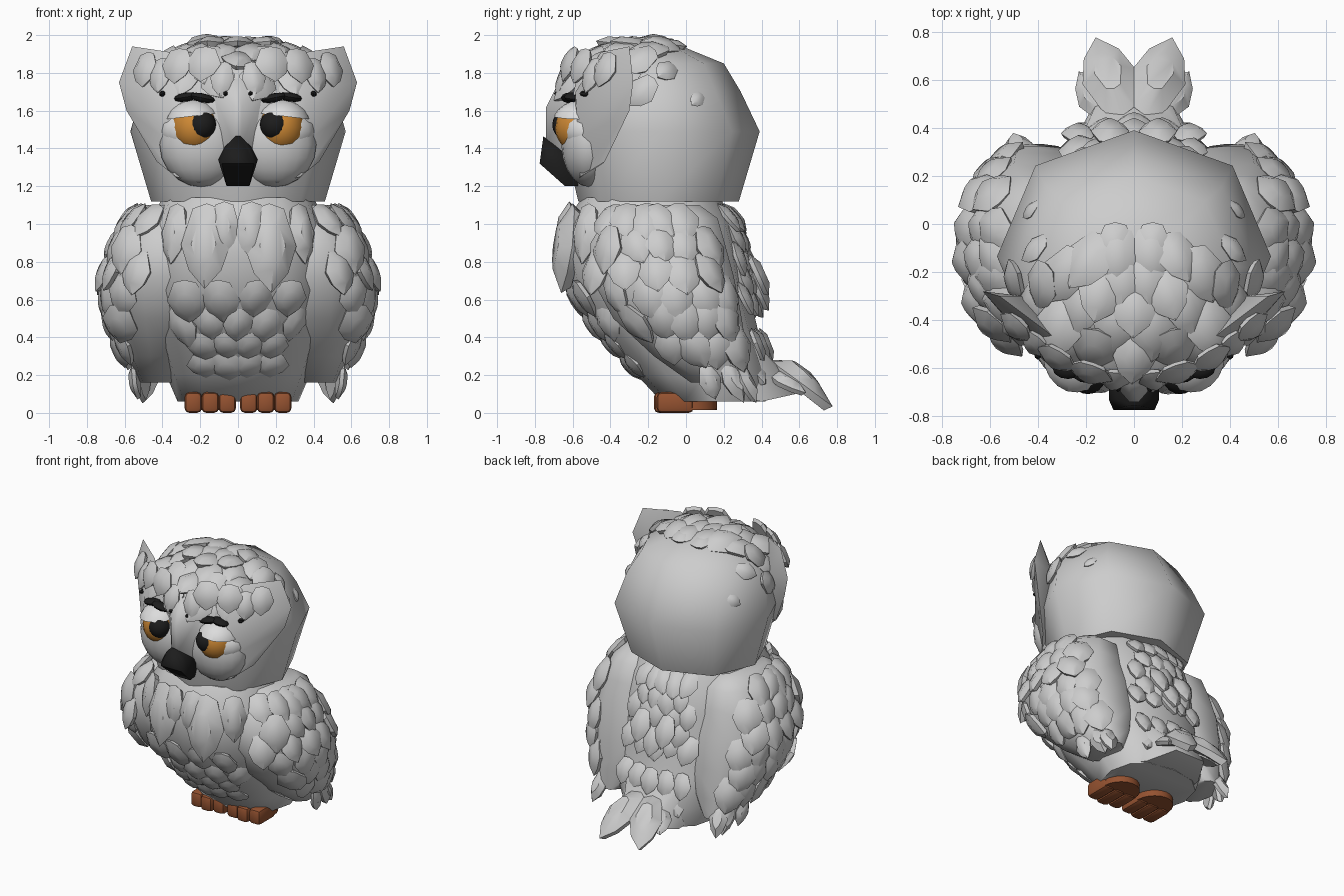
import bpy, bmesh, math, random
from math import sin, cos, radians, pi
from mathutils import Vector, Matrix
from mathutils.bvhtree import BVHTree

random.seed(4)
if "Cube" in bpy.data.objects:
    bpy.data.objects.remove(bpy.data.objects["Cube"])


def material(name, r, g, b):
    m = bpy.data.materials.new(name)
    m.use_nodes = True
    m.diffuse_color = (r, g, b, 1)
    m.node_tree.nodes["Principled BSDF"].inputs["Base Color"].default_value = (r, g, b, 1)
    return m


GREY = material("feather_grey", .61, .61, .61)
PALE = material("pale_lid", .72, .72, .72)
AMBER = material("amber_iris", .62, .25, .035)
BLACK = material("black", .012, .012, .012)
BROWN = material("foot_brown", .3, .085, .03)


def finish(name, bm, mat, mirror=False, angle=40):
    bmesh.ops.recalc_face_normals(bm, faces=bm.faces)
    me = bpy.data.meshes.new(name)
    bm.to_mesh(me)
    bm.free()
    me.materials.append(mat)
    me.shade_smooth()
    me.set_sharp_from_angle(angle=radians(angle))
    ob = bpy.data.objects.new(name, me)
    bpy.context.collection.objects.link(ob)
    if mirror:
        ob.modifiers.new("Mirror", "MIRROR").use_mirror_merge = False


def loft(name, rows, sides, mat, power=1.0, mirror=False, angle=55):
    """Rows: height, front y, back y, centre x, half width."""
    bm = bmesh.new()
    rings = []
    for z, front, back, cx, hw in rows:
        ring = []
        for i in range(sides):
            a = 2 * pi * i / sides
            c, s = cos(a), sin(a)
            x = math.copysign(abs(c) ** power, c)
            y = math.copysign(abs(s) ** power, s)
            ring.append(bm.verts.new((cx + hw * x, (front + back) / 2 + (back - front) / 2 * y, z)))
        rings.append(ring)
    for low, high in zip(rings, rings[1:]):
        for i in range(sides):
            j = (i + 1) % sides
            bm.faces.new((low[i], low[j], high[j], high[i]))
    bm.faces.new(rings[0])
    bm.faces.new(rings[-1])
    bmesh.ops.recalc_face_normals(bm, faces=bm.faces)
    tree = BVHTree.FromBMesh(bm)
    finish(name, bm, mat, mirror, angle)
    return tree


def hull(name, points, mat, mirror=False, angle=35):
    bm = bmesh.new()
    for p in points:
        bm.verts.new(p)
    out = bmesh.ops.convex_hull(bm, input=bm.verts)
    loose = {v for v in out["geom_interior"] if isinstance(v, bmesh.types.BMVert)}
    bmesh.ops.delete(bm, geom=list(loose), context="VERTS")
    finish(name, bm, mat, mirror, angle)


def ball(name, centre, radii, mat, cut=None, turn=0, segs=20):
    bm = bmesh.new()
    bmesh.ops.create_uvsphere(bm, u_segments=segs, v_segments=segs // 2, radius=1)
    m = Matrix.Translation(centre) @ Matrix.Rotation(turn, 4, "Y") @ Matrix.Diagonal((*radii, 1))
    bmesh.ops.transform(bm, matrix=m, verts=bm.verts)
    if cut:
        out = bmesh.ops.bisect_plane(bm, geom=bm.verts[:] + bm.edges[:] + bm.faces[:],
                                     plane_co=cut, plane_no=(.12, 0, 1), clear_inner=True)
        edges = [e for e in out["geom_cut"] if isinstance(e, bmesh.types.BMEdge)]
        bmesh.ops.edgeloop_fill(bm, edges=edges)
    finish(name, bm, mat, True)


# Half outline of one feather: across, along
OUTLINE = [(0, 0), (.28, .06), (.5, .48), (.33, .78), (0, 1)]


def feather(bm, root, along, normal, length, width, curl=0.0):
    t = Vector(along).normalized()
    n = Vector(normal)
    n = (n - t * n.dot(t)).normalized()
    s = t.cross(n)
    loop = OUTLINE + [(-x, y) for x, y in OUTLINE[-2:0:-1]]

    def ring(scale, lift):
        return [bm.verts.new(Vector(root) + s * x * width * scale
                             + t * length * (.5 + (y - .5) * scale)
                             + n * length * (lift + curl * y * y)) for x, y in loop]
    base, edge, top = ring(.85, -.1), ring(1, 0), ring(.5, .13)
    for a, b in ((base, edge), (edge, top)):
        for i in range(len(loop)):
            j = (i + 1) % len(loop)
            bm.faces.new((a[i], a[j], b[j], b[i]))
    bm.faces.new(top)
    bm.faces.new(base[::-1])


def plant(bm, tree, centre, azimuth, elevation, length, width, flow, lift=.12, jitter=0.0):
    """Lay a feather where a ray towards the centre meets the surface."""
    a, e = radians(azimuth), radians(elevation)
    d = Vector((cos(a) * cos(e), sin(a) * cos(e), sin(e)))
    p, n, _, _ = tree.ray_cast(Vector(centre) + d * 2, -d)
    if p is None:
        return
    t = flow(p) if callable(flow) else Vector(flow)
    t = (t - n * t.dot(n)).normalized()
    t += t.cross(n) * random.uniform(-jitter, jitter)
    k = random.uniform(.9, 1.1)
    feather(bm, p - t * length * .5, t + n * lift, n, length * k, width * k)


# Torso and tail base
body = loft("body", [(.06, -.13, .42, 0, .32), (.2, -.26, .45, 0, .38), (.4, -.45, .39, 0, .45),
                     (.65, -.62, .33, 0, .5), (.85, -.66, .3, 0, .5), (1.0, -.645, .26, 0, .47),
                     (1.14, -.55, .18, 0, .4)], 12, GREY, .85)
hull("tail_base", [(x * s, y, z) for s in (-1, 1) for x, y, z in
                   ((.27, .2, .1), (.22, .4, .06), (.12, .58, .1), (.1, .53, .2), (.22, .36, .38))],
     GREY, False, 70)

# Wings
wing = loft("wing", [(.16, .02, .34, .42, .1), (.3, -.18, .335, .39, .2), (.5, -.4, .31, .38, .3),
                     (.72, -.52, .27, .38, .325), (.9, -.52, .22, .38, .265), (1.03, -.44, .18, .37, .2),
                     (1.1, -.33, .08, .37, .12)], 10, GREY, .85, True)

# Head
head = loft("head", [(1.12, -.57, .28, 0, .46), (1.49, -.66, .39, 0, .57), (1.7, -.66, .29, 0, .51),
                     (1.85, -.56, .2, 0, .41), (1.94, -.36, -.02, 0, .2)], 8, GREY, .95)

# Ear tufts running into the face
hull("ear_tuft", [(.56, -.3, 1.94), (.63, -.28, 1.75), (.59, -.3, 1.6), (.43, -.43, 1.33),
                  (.33, -.56, 1.25), (.38, -.57, 1.45), (.35, -.585, 1.7), (.36, -.45, 1.91),
                  (.2, -.58, 1.22), (.2, -.58, 1.7), (.46, -.3, 1.72)], GREY, True, 60)
ball("face_disc", (.19, -.51, 1.42), (.225, .15, .225), GREY)
ball("eye_surround", (.23, -.51, 1.49), (.18, .145, .13), PALE)
hull("face_ridge", [(x, y, z) for x in (-.02, .02) for y, z in ((-.74, 1.42), (-.74, 1.62), (-.67, 1.76))]
     + [(s * x, -.58, z) for s in (-1, 1) for x, z in ((.1, 1.34), (.08, 1.6), (.16, 1.78))], GREY, False, 70)

# Eyes
ball("iris", (.226, -.545, 1.51), (.13, .148, .142), AMBER)
ball("pupil", (.192, -.628, 1.525), (.076, .08, .08), BLACK)
ball("eyelid", (.235, -.54, 1.525), (.15, .172, .135), PALE, (.23, -.54, 1.572))
ball("brow", (.19, -.62, 1.668), (.07, .042, .024), BLACK, None, -.2, 12)
ball("brow_end", (.275, -.6, 1.672), (.065, .045, .024), BLACK, None, .15, 12)
ball("brow_spot", (.4, -.535, 1.69), (.018, .03, .015), BLACK, None, .4, 8)
ball("inner_brow_spot", (.066, -.67, 1.69), (.015, .03, .015), BLACK, None, .4, 8)

# Beak
hull("beak", [(s * x, y, z) for s in (-1, 1) for x, y, z in
              ((.012, -.755, 1.465), (.07, -.73, 1.41), (.105, -.73, 1.34), (.06, -.64, 1.2),
               (.085, -.775, 1.32), (.06, -.765, 1.39), (.05, -.57, 1.2), (.1, -.6, 1.34))],
     BLACK, False, 55)

# Crown feathers fan forward from the back of the head
bm = bmesh.new()
for el, spread, count in ((29, 66, 6), (42, 76, 7), (55, 82, 6), (67, 95, 5), (80, 115, 4)):
    for i in range(count):
        az = -90 + spread * (2 * i / (count - 1) - 1)
        plant(bm, head, (0, -.17, 1.5), az, el, .25, .2,
              lambda p: p - Vector((0, .3, 2.0)), .12, .15)
# Brow fringe hanging over the face, and loose feathers behind the ears
for s in (-1, 1):
    for x, y, z, w in ((.07, -.62, 1.86, .13), (.17, -.59, 1.94, .2), (.31, -.53, 1.93, .19),
                       (.4, -.47, 1.88, .15), (.48, -.4, 1.91, .17)):
        feather(bm, (s * x, y, z), (s * .15, -.35, -1), (s * x, -.5, .2), .2, w)
    for az, el, length in ((98, 21, .22), (82, 36, .16), (62, 18, .1), (45, 76, .2)):
        plant(bm, head, (0, -.17, 1.5), 90 - s * az, el, length, length * .8, (0, -.6, -.6))
finish("crown_feathers", bm, GREY)

# Breast feathers, large at the throat
bm = bmesh.new()
for z, length, width, angles in ((.88, .46, .27, (-18, 18)), (.96, .3, .17, (-38, 38)),
                                 (.97, .3, .18, (-8, 8)), (.6, .25, .2, (-32, -11, 11, 32)),
                                 (.46, .22, .18, (-44, -22, 0, 22, 44)),
                                 (.35, .2, .19, (-34, -12, 12, 34)), (.25, .17, .19, (-46, -16, 16, 46))):
    for a in angles:
        plant(bm, body, (0, -.1, z), a - 90, 0, length, width, (0, 0, -1), .03)
finish("breast_feathers", bm, GREY)

# Back feathers and the band above the tail
bm = bmesh.new()
for row in range(5):
    count = 5 - row % 2
    for i in range(count):
        plant(bm, body, (0, 0, 1.02 - row * .105), 90 + 19 * (i - (count - 1) / 2), 0,
              .2, .15, (0, 0, -1), .22, .25)
for x, z in ((-.1, .74), (.1, .74), (0, .66)):
    feather(bm, (x, .34, z + .1), (0, .45, -1), (0, 1, .3), .24, .16)
for x in (-.22, -.11, 0, .11, .22):
    feather(bm, (x, .39 - abs(x) * .2, .45), (x * .5, .4, -1), (0, 1, .5), .19, .15)
finish("back_feathers", bm, GREY)

# Wing feathers in staggered rows
bm = bmesh.new()
for row in range(6):
    z = 1.0 - row * .13
    count = 5 if row < 5 else 4
    low, high = (-72, 52) if row < 4 else (-52, 56)
    for i in range(count):
        az = low + (high - low) * (i + .5 * (row % 2)) / (count - .5)
        plant(bm, wing, (.4, -.16 + row * .045, z), az, 0, .25, .2, (0, .3, -1), .13, .25)
finish("wing_feathers", bm, GREY, True)

# Wing tips and tail fan
bm = bmesh.new()
feather(bm, (.52, .2, .3), (-.1, .4, -1), (1, .6, .2), .27, .13, .05)
feather(bm, (.47, .27, .28), (.12, .4, -1), (.3, 1, .2), .25, .13, .05)
feather(bm, (.56, .1, .26), (-.15, .3, -1), (1, .2, 0), .2, .12)
finish("wing_tip_feathers", bm, GREY, True)
bm = bmesh.new()
feather(bm, (.05, .45, .28), (.26, .8, -.46), (.1, .5, .8), .42, .23, -.12)
feather(bm, (.1, .44, .22), (.4, .6, -.35), (.3, .4, .8), .26, .16)
feather(bm, (.1, .32, .32), (.4, .3, -.5), (.3, .8, .5), .24, .15)
finish("tail_feathers", bm, GREY, True)

# Feet with three blocky rounded toes each
bm = bmesh.new()
bmesh.ops.create_cone(bm, cap_ends=True, segments=20, radius1=1, radius2=.97, depth=1,
                      matrix=Matrix.Translation((.145, .02, .06)) @ Matrix.Diagonal((.132, .145, .09, 1)))
toes = []
for x, front in ((.057, -.155), (.147, -.17), (.237, -.155)):
    toes += bmesh.ops.create_cube(bm, size=1, matrix=Matrix.Translation(
        (x, front / 2 + .02, .055)) @ Matrix.Diagonal((.092, .04 - front, .11, 1)))["verts"]
bmesh.ops.bevel(bm, geom=list({e for v in toes for e in v.link_edges}), offset=.025,
                segments=2, profile=.5, affect="EDGES")
finish("foot", bm, BROWN, True)
